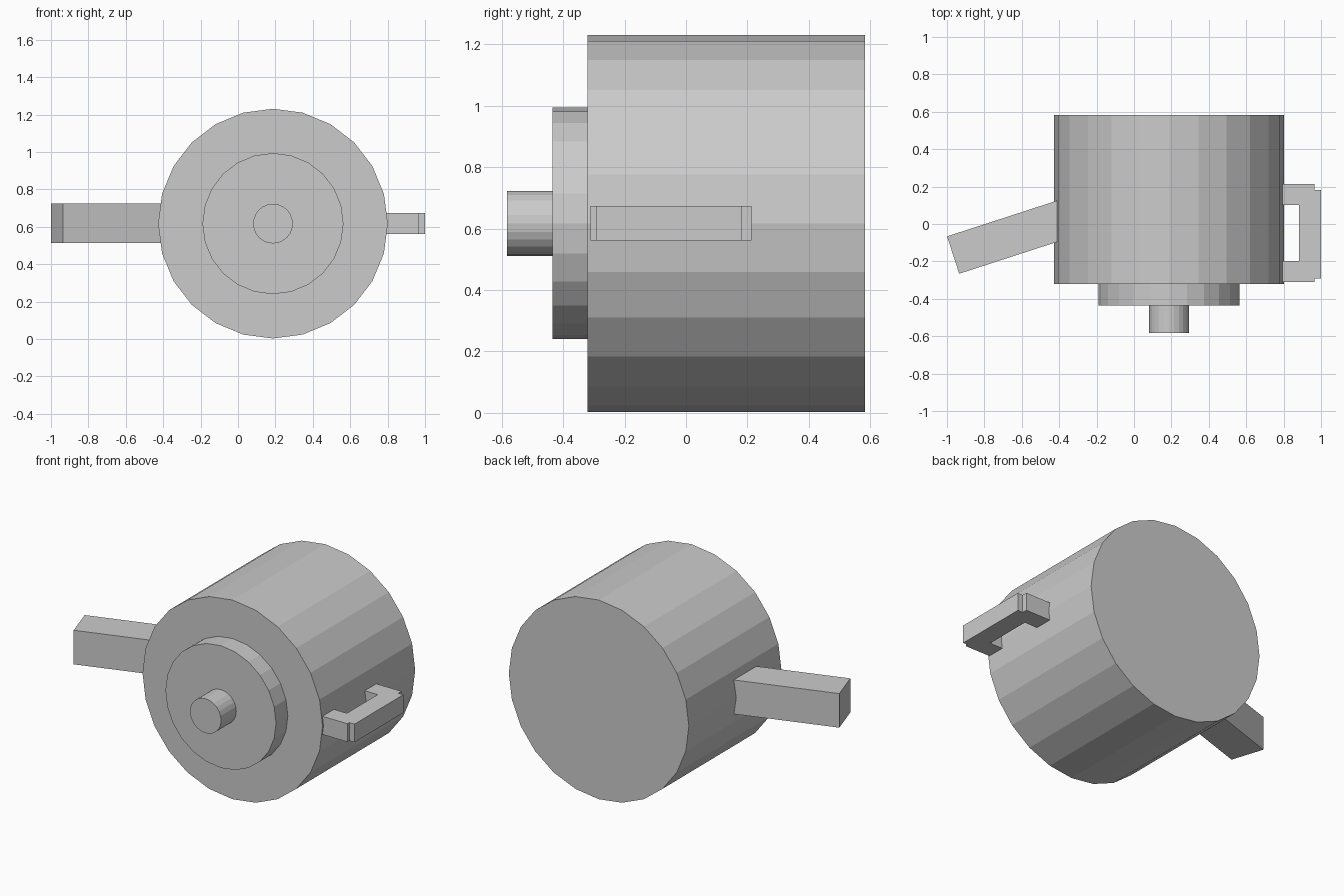
import bpy
import bmesh
from math import radians, cos, sin
from mathutils import Matrix, Vector

if "Cube" in bpy.data.objects:
    bpy.data.objects.remove(bpy.data.objects["Cube"])

CX, CZ = 0.187, 0.617   # shared axis of the round parts


def make_object(name, bm):
    mesh = bpy.data.meshes.new(name)
    bmesh.ops.recalc_face_normals(bm, faces=bm.faces)
    bm.to_mesh(mesh)
    bm.free()
    obj = bpy.data.objects.new(name, mesh)
    bpy.context.collection.objects.link(obj)
    return obj


def drum(name, radius, y0, y1, sides=24):
    """Flat-faced cylinder lying along y."""
    bm = bmesh.new()
    mat = (Matrix.Translation((CX, (y0 + y1) / 2, CZ))
           @ Matrix.Rotation(radians(90), 4, 'X'))
    bmesh.ops.create_cone(bm, cap_ends=True, segments=sides, radius1=radius,
                          radius2=radius, depth=y1 - y0, matrix=mat)
    return make_object(name, bm)


def box(name, centre, size, turn=0.0):
    """Box turned about z by an angle in degrees."""
    bm = bmesh.new()
    mat = (Matrix.Translation(centre) @ Matrix.Rotation(radians(turn), 4, 'Z')
           @ Matrix.Diagonal((*size, 1)))
    bmesh.ops.create_cube(bm, size=1, matrix=mat)
    return make_object(name, bm)


# Round body, lid and knob
drum("body", 0.614, -0.32, 0.582)
drum("lid", 0.377, -0.435, -0.32)
drum("knob", 0.106, -0.583, -0.435)

# Slanted spout, its inner end buried in the body
angle, length = 18, 0.66
end = Vector((-0.967, -0.166, 0.619))
direction = Vector((cos(radians(angle)), sin(radians(angle)), 0))
box("spout", end + direction * length / 2, (length, 0.21, 0.21), angle)

# Handle: two arms and a grip
for name, y in (("handle_upper_arm", -0.255), ("handle_lower_arm", 0.158)):
    box(name, (0.875, y, CZ), (0.18, 0.112, 0.112))
box("handle_grip", (0.941, -0.055, CZ), (0.118, 0.475, 0.112))
